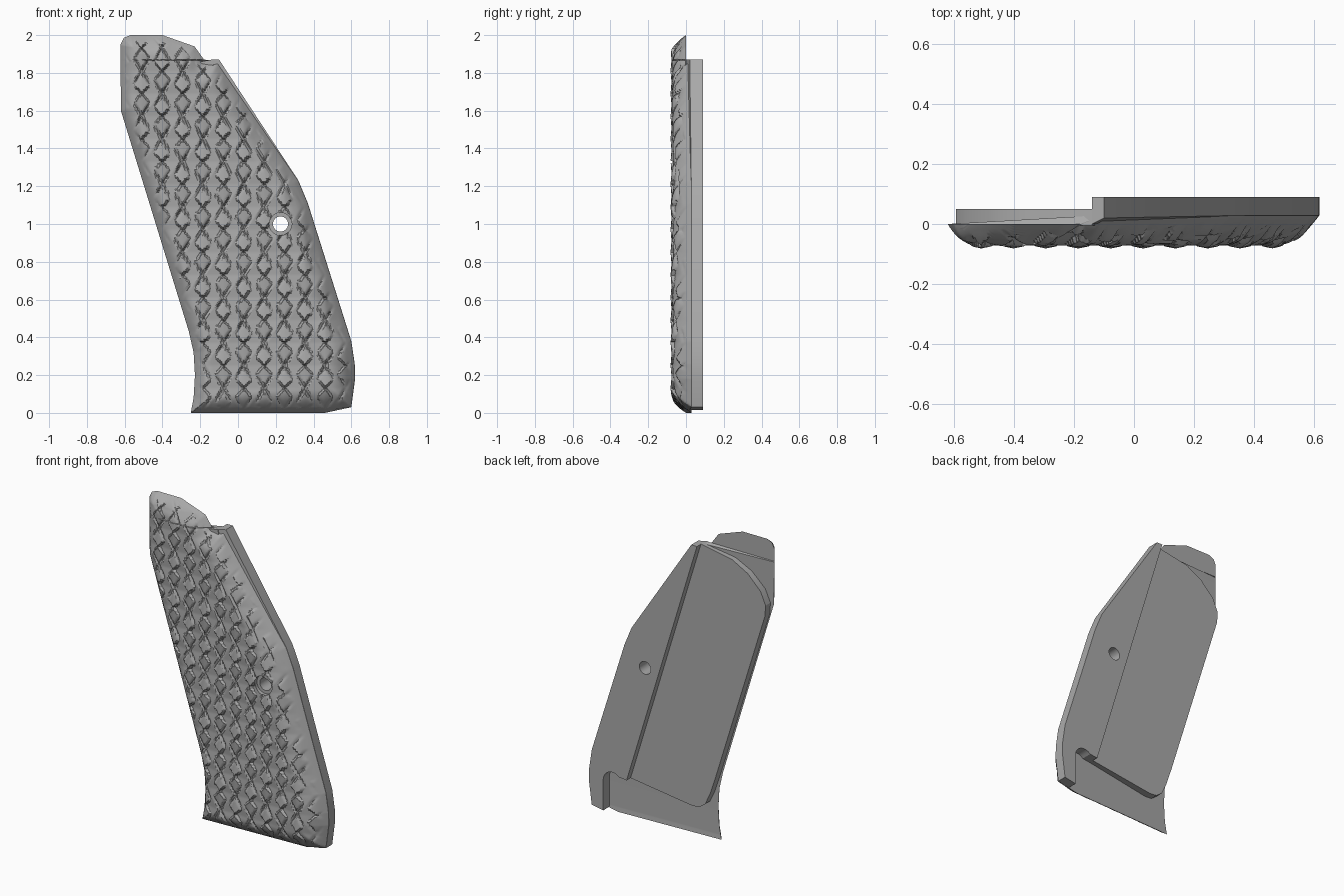
import bpy, bmesh, math

if "Cube" in bpy.data.objects:
    bpy.data.objects.remove(bpy.data.objects["Cube"])

grey = bpy.data.materials.new("plain grey")
grey.use_nodes = True
COLOUR = (0.4, 0.4, 0.4, 1)
grey.diffuse_color = COLOUR
grey.node_tree.nodes["Principled BSDF"].inputs["Base Color"].default_value = COLOUR

# Outline as left and right edges, bottom to top
LEFT = [(-.25, 0), (-.235, .08), (-.228, .2), (-.235, .32), (-.26, .43), (-.62, 1.6),
        (-.622, 1.95), (-.605, 1.985), (-.57, 2)]
RIGHT = [(.46, 0), (.6, .03), (.62, .18), (.618, .26), (.6, .38), (.37, 1.11), (.32, 1.23),
         (-.1, 1.865), (-.18, 1.87), (-.23, 1.94), (-.4, 2)]
OUTLINE = LEFT + RIGHT[::-1]


def edge_x(edge, z):
    for (x0, z0), (x1, z1) in zip(edge, edge[1:]):
        if z <= z1:
            return x0 + (x1 - x0) * (z - z0) / (z1 - z0)
    return edge[-1][0]


def rim_distance(x, z):
    best = 9
    for (x0, z0), (x1, z1) in zip(OUTLINE, OUTLINE[1:] + OUTLINE[:1]):
        ex, ez = x1 - x0, z1 - z0
        t = min(1, max(0, ((x - x0) * ex + (z - z0) * ez) / (ex * ex + ez * ez)))
        best = min(best, math.hypot(x - x0 - t * ex, z - z0 - t * ez))
    return best


def scales(x, z):
    """Relief of a diamond lattice with crossed cuts at its nodes."""
    a, b = .108, .12
    u, v = ((x - .03) / a + (z - .25) / b) / 2, ((x - .03) / a - (z - .25) / b) / 2
    du, dv = u - round(u), v - round(v)
    dx, dz = abs(du + dv) * a, abs(du - dv) * b
    cut = max(0, 1 - abs(dz / 1.7 - dx) / .011) * min(1, max(0, 1.7 - dz / .06))
    return .014 * cut + .012 * dx / a - .01 * dz / b


def front_y(x, z, s):
    rim = .03 * s if z < 1.87 else 0
    d = rim_distance(x, z)
    t = min(1, d / (.085 + .07 * s))
    dome = rim + (-.072 - rim) * (1 - (1 - t) ** 2)
    return dome + scales(x, z) * min(1, max(0, d - .02) / .05)


def finish(bm, name):
    bmesh.ops.recalc_face_normals(bm, faces=bm.faces)
    mesh = bpy.data.meshes.new(name)
    bm.to_mesh(mesh)
    bm.free()
    obj = bpy.data.objects.new(name, mesh)
    bpy.context.collection.objects.link(obj)
    mesh.materials.append(grey)
    return obj


def prism(name, points, back):
    """Plate from (x, z, front depth) points to a flat back."""
    bm = bmesh.new()
    near = [bm.verts.new((x, y, z)) for x, z, y in points]
    far = [bm.verts.new((x, back, z)) for x, z, y in points]
    bm.faces.new(near)
    bm.faces.new(far)
    for i in range(len(points)):
        j = (i + 1) % len(points)
        bm.faces.new((near[i], near[j], far[j], far[i]))
    return finish(bm, name)


# Domed front with scale relief, closed by a flat rear
ROWS, COLS = 250, 110
heights = sorted({round(2 * i / ROWS, 4) for i in range(ROWS + 1)} | {z for x, z in OUTLINE})
bm = bmesh.new()
grid = []
for z in heights:
    l, r = edge_x(LEFT, z), edge_x(RIGHT, z)
    row = []
    for i in range(COLS + 1):
        s = i / COLS
        x = l + (r - l) * s
        row.append(bm.verts.new((x, front_y(x, z, s), z)))
    grid.append(row)
last = len(grid) - 2
for k, (lo, hi) in enumerate(zip(grid, grid[1:])):
    for i in range(COLS):
        bm.faces.new((lo[i], lo[i + 1], hi[i + 1], hi[i]))
    bottom = lo if k == 0 else [lo[0], lo[-1]]
    top = hi if k == last else [hi[0], hi[-1]]
    bm.faces.new(bottom + top[::-1])
body = finish(bm, "scaled_grip_front")

# Raised strip on the rear, with a rounded pocket at its foot
strip_points = [(-.14, 1.87, 0), (-.1, 1.87, .02)]
strip_points += [(x, z, .028) for x, z in RIGHT[6:0:-1]] + [(.52, .015, .02)]
strip_points += [(.455 + .065 * math.cos(a), .21 + .065 * math.sin(a), 0)
                 for a in [math.pi * i / 12 for i in range(10)]]
strip_points += [(.355, .25, 0)]
strip = prism("rear_strip", strip_points, .09)

# Lower rear panel with rounded corners
PANEL = [(-.14, 1.87), (-.36, 1.83), (-.47, 1.77), (-.56, 1.68), (-.595, 1.6), (-.59, 1.53),
         (-.245, .42), (-.205, .3), (-.17, .225), (-.13, .195), (-.08, .19), (.355, .25)]
panel = prism("rear_panel", [(x, z, -.005) for x, z in PANEL], .05)


# Screw hole with a shallow countersink
def cutter(name, radius, y0, y1):
    bpy.ops.mesh.primitive_cylinder_add(vertices=32, radius=radius, depth=y1 - y0,
                                        location=(.225, (y0 + y1) / 2, 1),
                                        rotation=(math.pi / 2, 0, 0))
    obj = bpy.context.object
    obj.name = name
    obj.data.materials.append(grey)
    return obj


drill = cutter("hole_cutter", .04, -.3, .3)
sink = cutter("countersink_cutter", .06, -.3, -.045)
for obj, tools in ((body, (drill, sink)), (strip, (drill,))):
    for tool in tools:
        mod = obj.modifiers.new(tool.name, 'BOOLEAN')
        mod.operation, mod.solver, mod.object = 'DIFFERENCE', 'EXACT', tool
        bpy.ops.object.select_all(action='DESELECT')
        obj.select_set(True)
        bpy.context.view_layer.objects.active = obj
        bpy.ops.object.modifier_apply(modifier=mod.name)
for tool in (drill, sink):
    bpy.data.objects.remove(tool)

# Smooth shading with sharp edges kept
bpy.ops.object.select_all(action='DESELECT')
for obj in (body, strip, panel):
    obj.select_set(True)
bpy.context.view_layer.objects.active = body
bpy.ops.object.shade_smooth_by_angle(angle=math.radians(25))
